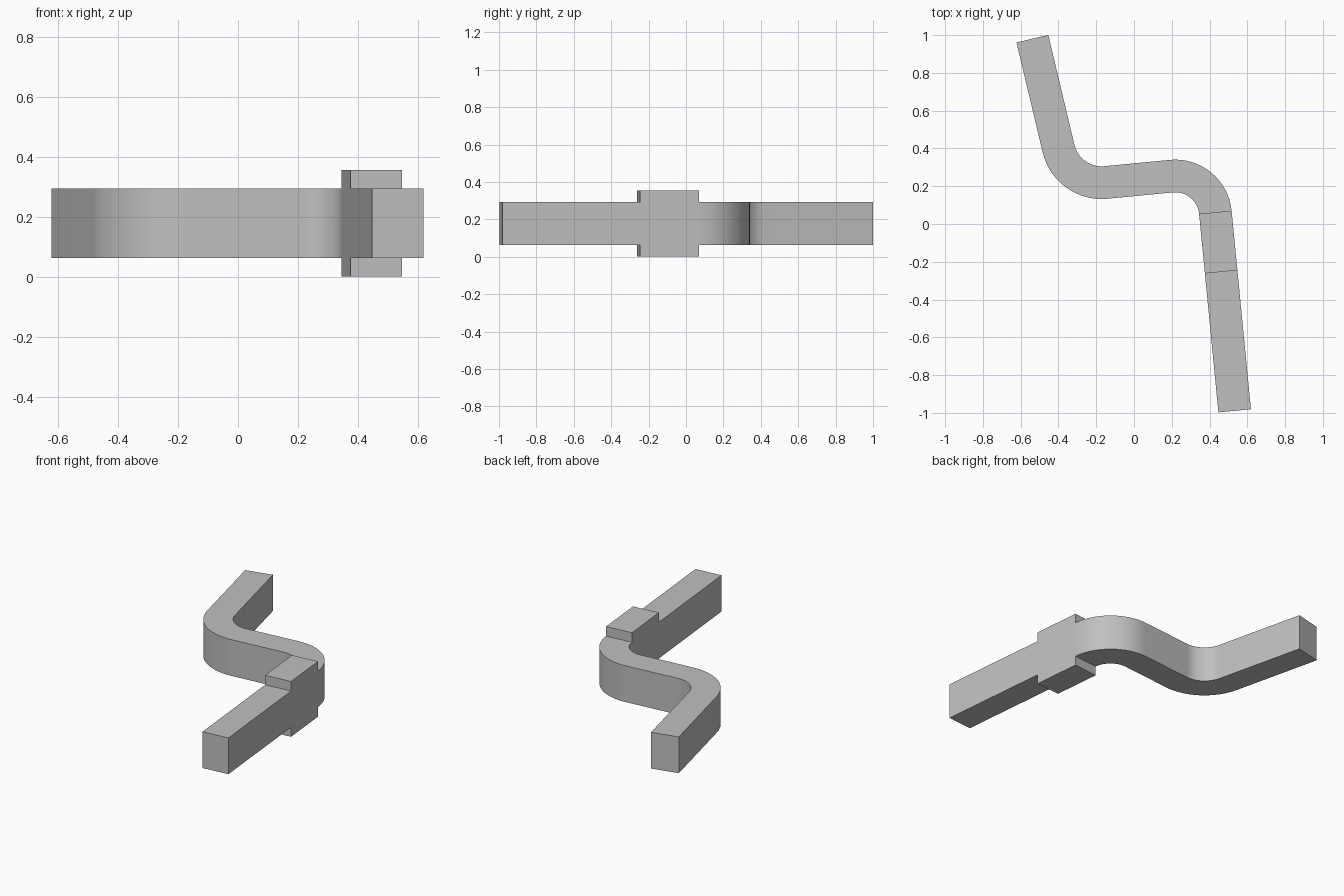
import bpy, bmesh, math
from mathutils import Vector

cube = bpy.data.objects.get("Cube")
if cube:
    bpy.data.objects.remove(cube, do_unlink=True)

WIDTH = 0.173
BAR_BOTTOM, BAR_TOP = 0.062, 0.294
COLLAR_RISE = 0.061
COLLAR_LENGTH = 0.317
ARC_STEPS = 16

grey = bpy.data.materials.new("plain grey")
grey.use_nodes = True
colour = (0.53, 0.53, 0.53, 1)
grey.diffuse_color = colour
grey.node_tree.nodes["Principled BSDF"].inputs["Base Color"].default_value = colour

# Centre line: two ends and the two corners to be rounded
front_end = Vector((0.533, -0.989))
front_corner = Vector((0.410, 0.274))
back_corner = Vector((-0.352, 0.200))
back_end = Vector((-0.538, 0.981))


def bend(before, corner, after, radius):
    """Points and headings around a rounded corner."""
    d1 = (corner - before).normalized()
    d2 = (after - corner).normalized()
    turn = math.atan2(d1.x * d2.y - d1.y * d2.x, d1.dot(d2))
    side = math.copysign(1, turn)
    start = corner - d1 * radius * math.tan(abs(turn) / 2)
    centre = start + Vector((-d1.y, d1.x)) * radius * side
    stations = []
    for i in range(ARC_STEPS + 1):
        a = turn * i / ARC_STEPS
        c, s = math.cos(a), math.sin(a)
        heading = Vector((d1.x * c - d1.y * s, d1.x * s + d1.y * c))
        normal = Vector((-heading.y, heading.x))
        stations.append((centre - normal * radius * side, heading))
    return stations


first_bend = bend(front_end, front_corner, back_corner, 0.213)
second_bend = bend(front_corner, back_corner, back_end, 0.235)
collar_end, heading = first_bend[0]
collar_start = collar_end - heading * COLLAR_LENGTH
stations = ([(front_end, heading), (collar_start, heading)] + first_bend
            + second_bend + [(back_end, second_bend[-1][1])])

# Sweep the rectangular section along the centre line
bm = bmesh.new()
rings = []
for point, direction in stations:
    across = Vector((-direction.y, direction.x)) * WIDTH / 2
    section = [(-1, BAR_BOTTOM), (1, BAR_BOTTOM), (1, BAR_TOP), (-1, BAR_TOP)]
    rings.append([bm.verts.new((*(point + across * k), z)) for k, z in section])
collar_faces = []
for i, (a, b) in enumerate(zip(rings, rings[1:])):
    for j in range(4):
        k = (j + 1) % 4
        face = bm.faces.new((a[j], a[k], b[k], b[j]))
        if i == 1 and j in (0, 2):
            collar_faces.append((face, -1 if j == 0 else 1))
bm.faces.new(rings[0])
bm.faces.new(rings[-1])

# Raise the collar above and below the bar
for face, way in collar_faces:
    result = bmesh.ops.extrude_discrete_faces(bm, faces=[face])
    bmesh.ops.translate(bm, verts=result["faces"][0].verts,
                        vec=(0, 0, way * COLLAR_RISE))
bmesh.ops.recalc_face_normals(bm, faces=bm.faces)

mesh = bpy.data.meshes.new("bent_bar_with_collar")
bm.to_mesh(mesh)
bm.free()
mesh.materials.append(grey)
bar = bpy.data.objects.new("bent_bar_with_collar", mesh)
bpy.context.collection.objects.link(bar)
bpy.context.view_layer.objects.active = bar
bar.select_set(True)
bpy.ops.object.shade_smooth_by_angle(angle=math.radians(30))
